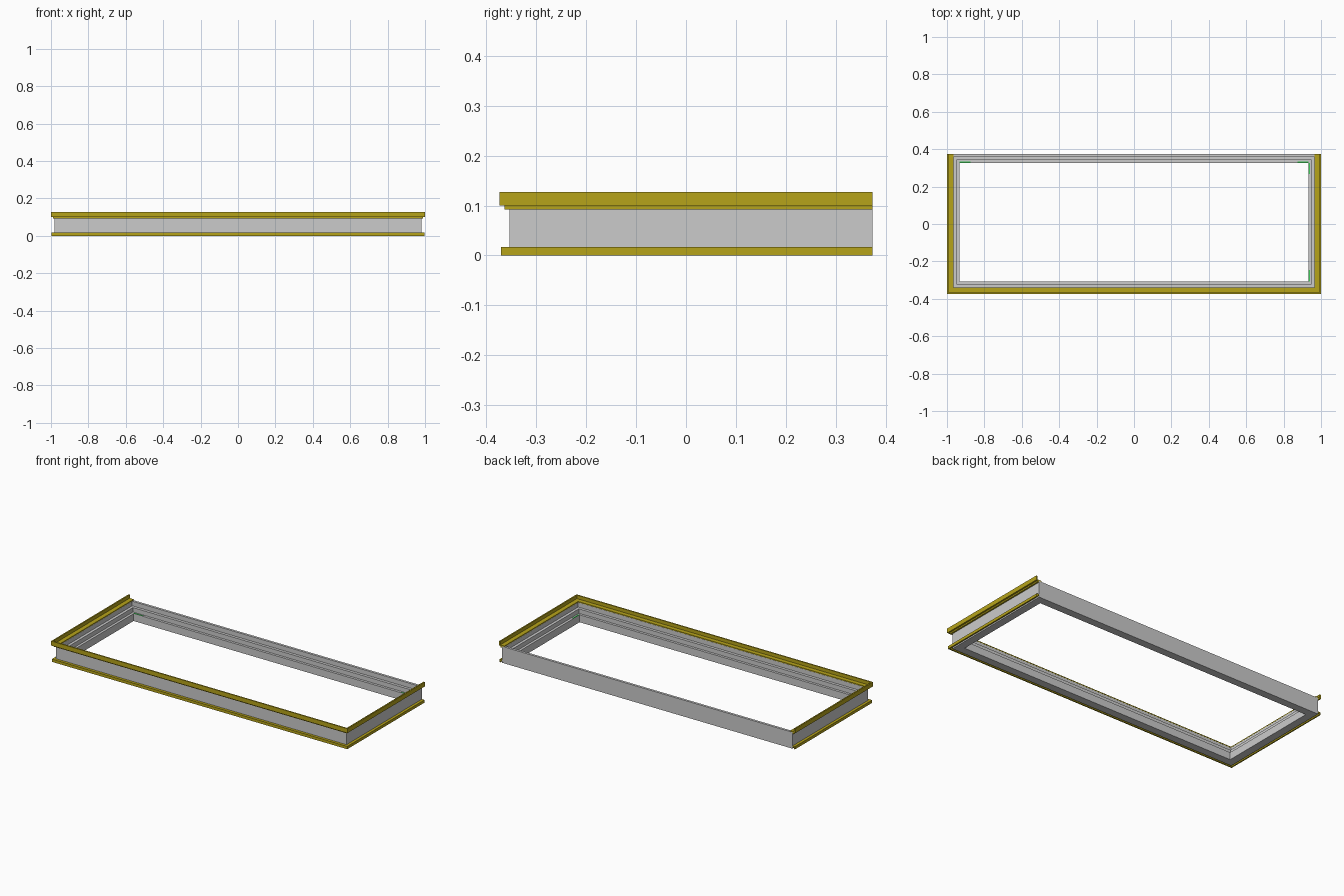
import bpy, bmesh

if "Cube" in bpy.data.objects:
    bpy.data.objects.remove(bpy.data.objects["Cube"])

X, YF, YB = 0.98, -0.3535, 0.3735   # outer faces of the grey frame


def material(name, color):
    m = bpy.data.materials.new(name)
    m.diffuse_color = color
    m.use_nodes = True
    m.node_tree.nodes["Principled BSDF"].inputs["Base Color"].default_value = m.diffuse_color
    return m


gold = material("gold", (0.47, 0.37, 0.01, 1))
green = material("green", (0.05, 0.6, 0.1, 1))


def sweep(name, profile, closed, mat=None):
    """Sweep an (outward offset, z) profile with mitred corners around the frame."""
    def ring(place):
        return [bm.verts.new((*place(d), z)) for d, z in profile]

    bm = bmesh.new()
    back = (lambda d: YB + d) if closed else (lambda d: YB)
    rings = [ring(lambda d: (-X - d, back(d))), ring(lambda d: (-X - d, YF - d)),
             ring(lambda d: (X + d, YF - d)), ring(lambda d: (X + d, back(d)))]
    n = len(profile)
    pairs = list(zip(rings, rings[1:]))
    if closed:
        pairs.append((rings[-1], rings[0]))
    for a, b in pairs:
        for i in range(n):
            j = (i + 1) % n
            bm.faces.new((a[i], a[j], b[j], b[i]))
    if not closed:
        bm.faces.new(rings[0])
        bm.faces.new(rings[-1])
    bmesh.ops.recalc_face_normals(bm, faces=bm.faces)
    mesh = bpy.data.meshes.new(name)
    bm.to_mesh(mesh)
    bm.free()
    ob = bpy.data.objects.new(name, mesh)
    bpy.context.collection.objects.link(ob)
    if mat:
        mesh.materials.append(mat)
    return ob


def box(name, lo, hi, mat):
    bpy.ops.mesh.primitive_cube_add(size=1, location=[(a + b) / 2 for a, b in zip(lo, hi)])
    ob = bpy.context.object
    ob.name = name
    ob.scale = [b - a for a, b in zip(lo, hi)]
    ob.data.materials.append(mat)


# Stepped grey frame, full ring
sweep("frame", [(0, 0), (0, 0.1), (-0.015, 0.1), (-0.015, 0.072), (-0.032, 0.072),
                (-0.032, 0.045), (-0.047, 0.045), (-0.047, 0)], True)

# Upper gold angle: flange plus raised outer lip on three sides
sweep("upper_trim", [(-0.015, 0.1005), (0.0005, 0.1005), (0.0005, 0.092), (0.01, 0.092), (0.01, 0.1),
                     (0.02, 0.1), (0.02, 0.127), (0.012, 0.127), (0.012, 0.106),
                     (-0.015, 0.106)], False, gold)

# Lower gold angle
sweep("lower_trim", [(0.0005, 0.017), (0.017, 0.017), (0.017, 0), (0.009, 0),
                     (0.009, 0.009), (0.0005, 0.009)], False, gold)

# Green corner clips on the inner ledge
xi, yb, yf = X - 0.047, YB - 0.047, YF + 0.047
for side, label in ((-1, "left"), (1, "right")):
    x0, x1 = sorted((side * xi, side * (xi - 0.06)))
    box(f"{label}_back_clip", (x0, yb, 0.04), (x1, yb + 0.007, 0.047), green)
for y0, label in ((yb - 0.06, "back"), (yf, "front")):
    box(f"right_{label}_side_clip", (xi, y0, 0.04), (xi + 0.007, y0 + 0.06, 0.047), green)
